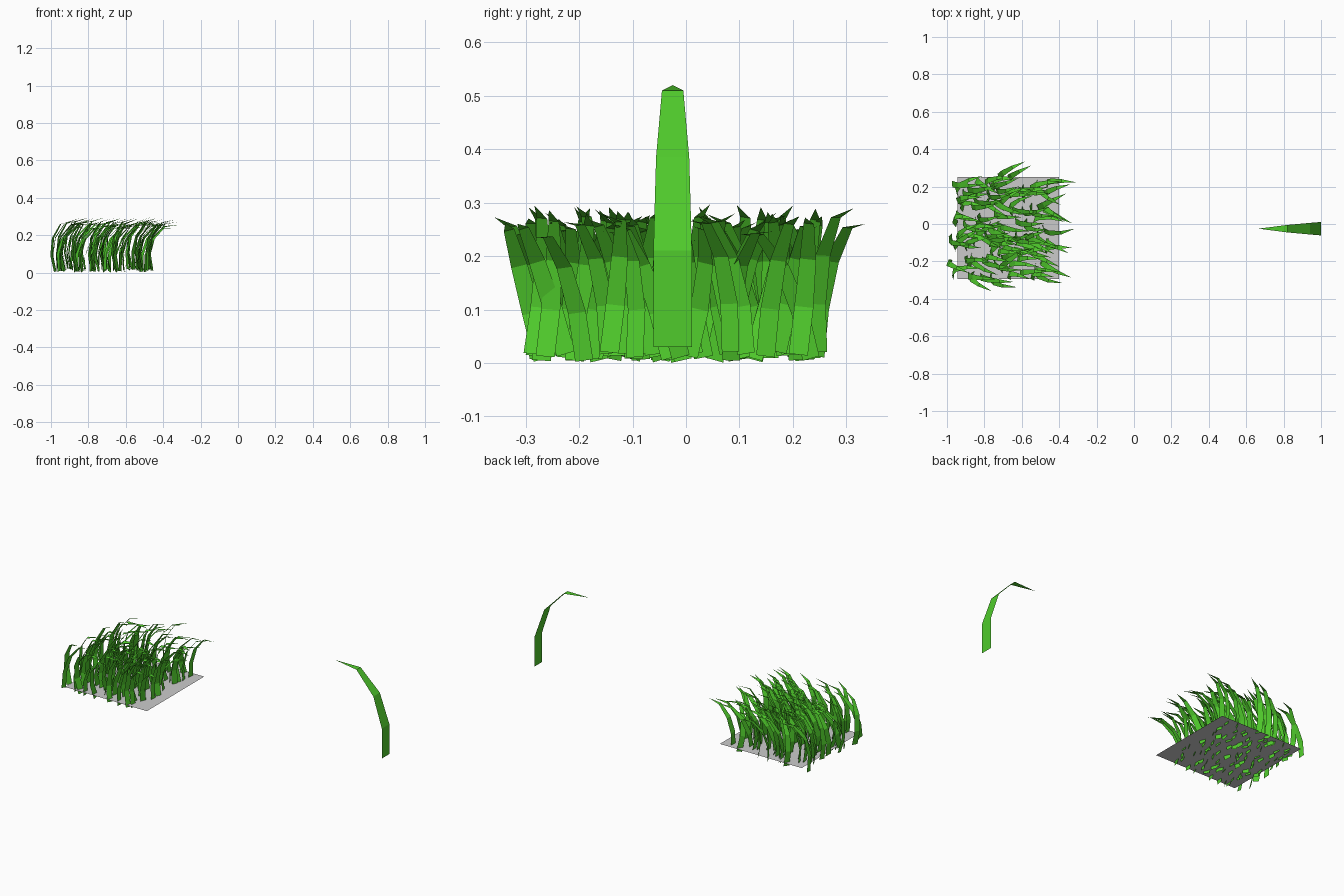
import bpy, random
from math import radians
from mathutils import Matrix, Vector

if "Cube" in bpy.data.objects:
    bpy.data.objects.remove(bpy.data.objects["Cube"])

random.seed(7)

green = bpy.data.materials.new("grass_green")
green.diffuse_color = (0.08, 0.6, 0.025, 1)
green.use_nodes = True
green.node_tree.nodes["Principled BSDF"].inputs["Base Color"].default_value = green.diffuse_color

# Blade side profile: (reach, height, half width), ending in a point
PROFILE = [(0, 0, 0.036), (0, 0.18, 0.036), (0.06, 0.355, 0.031), (0.18, 0.48, 0.02)]
TIP = (0.335, 0.49)


def add_blade(verts, faces, matrix):
    start = len(verts)
    for reach, height, half in PROFILE:
        verts.append(matrix @ Vector((reach, -half, height)))
        verts.append(matrix @ Vector((reach, half, height)))
    verts.append(matrix @ Vector((TIP[0], 0, TIP[1])))
    for i in range(len(PROFILE) - 1):
        a = start + 2 * i
        faces.append((a, a + 2, a + 3, a + 1))
    last = start + 2 * len(PROFILE)
    faces.append((last - 2, last, last - 1))


def make_object(name, verts, faces, material=None):
    mesh = bpy.data.meshes.new(name)
    mesh.from_pydata([tuple(v) for v in verts], [], faces)
    if material:
        mesh.materials.append(material)
    obj = bpy.data.objects.new(name, mesh)
    bpy.context.collection.objects.link(obj)
    return obj


# Single large blade, bending towards -x
verts, faces = [], []
add_blade(verts, faces, Matrix.Translation((1.0, -0.025, 0.03)) @ Matrix.Rotation(radians(180), 4, 'Z'))
make_object("single_blade", verts, faces, green)

# Square soil patch
make_object("soil_patch", [(-0.945, -0.295, 0.03), (-0.4, -0.295, 0.03),
                           (-0.4, 0.25, 0.03), (-0.945, 0.25, 0.03)], [(0, 1, 2, 3)])

# Grass tuft: jittered grid of half-size blades bending towards +x
verts, faces = [], []
COUNT = 10
for i in range(COUNT):
    for j in range(COUNT):
        u = (i + random.random()) / COUNT
        v = (j + random.random()) / COUNT
        place = Matrix.Translation((-0.98 + 0.52 * u, -0.29 + 0.54 * v, random.uniform(0.005, 0.022)))
        roll = Matrix.Rotation(radians(random.uniform(-17, 17)), 4, 'X')
        lean = Matrix.Rotation(radians(random.uniform(-14, 4)), 4, 'Y')
        yaw = Matrix.Rotation(radians(random.uniform(-28, 28)), 4, 'Z')
        add_blade(verts, faces, place @ roll @ lean @ yaw @ Matrix.Scale(0.5, 4))
make_object("grass_tuft", verts, faces, green)

# Rest the model on z = 0
low = min(v[2] for v in verts)
for vert in bpy.data.objects["grass_tuft"].data.vertices:
    vert.co.z -= low
